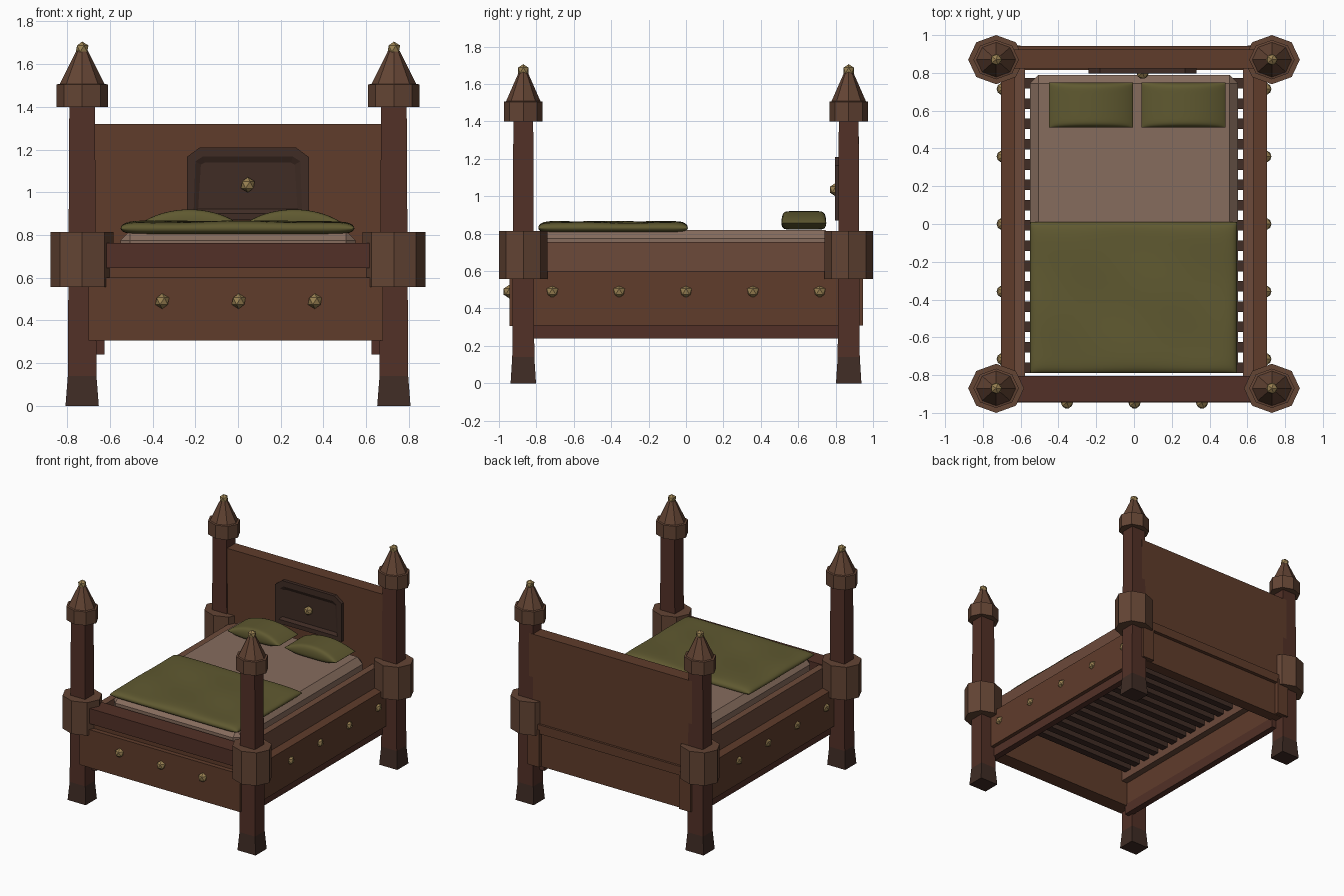
import bpy, bmesh, math
from mathutils import Matrix

if "Cube" in bpy.data.objects:
    bpy.data.objects.remove(bpy.data.objects["Cube"])


def material(name, rgb):
    m = bpy.data.materials.new(name)
    m.diffuse_color = (*rgb, 1)
    m.use_nodes = True
    m.node_tree.nodes["Principled BSDF"].inputs["Base Color"].default_value = m.diffuse_color
    return m


WOOD = material("wood", (0.115, 0.045, 0.024))
RED = material("red_wood", (0.085, 0.030, 0.020))
DARK = material("dark_wood", (0.050, 0.025, 0.018))
LIGHT = material("light_wood", (0.15, 0.068, 0.042))
CAP = material("cap_wood", (0.125, 0.058, 0.034))
BRASS = material("brass", (0.32, 0.22, 0.085))
LINEN = material("linen", (0.24, 0.15, 0.11))
GREEN = material("green_cloth", (0.115, 0.10, 0.03))


def finish(name, bm, mat):
    bmesh.ops.recalc_face_normals(bm, faces=bm.faces)
    me = bpy.data.meshes.new(name)
    bm.to_mesh(me)
    bm.free()
    me.materials.append(mat)
    ob = bpy.data.objects.new(name, me)
    bpy.context.collection.objects.link(ob)
    return ob


def box(name, x, y, z, mat, bevel=0):
    bm = bmesh.new()
    bmesh.ops.create_cube(bm, size=1)
    for v in bm.verts:
        v.co = [(r[0] + r[1]) / 2 + c * (r[1] - r[0]) for r, c in zip((x, y, z), v.co)]
    if bevel:
        bmesh.ops.bevel(bm, geom=bm.edges[:], offset=bevel, segments=1, affect='EDGES')
    return finish(name, bm, mat)


def stack(name, cx, cy, rings, sides, turn, mat):
    """Rings of (half width x, half width y, z) joined into a closed solid."""
    bm = bmesh.new()
    loops = []
    k = 1 / math.cos(math.pi / 4) if sides == 4 else 1
    for rx, ry, z in rings:
        a = [turn + 2 * math.pi * i / sides for i in range(sides)]
        loops.append([bm.verts.new((cx + k * rx * math.cos(t), cy + k * ry * math.sin(t), z)) for t in a])
    for lo, hi in zip(loops, loops[1:]):
        for i in range(sides):
            j = (i + 1) % sides
            bm.faces.new((lo[i], lo[j], hi[j], hi[i]))
    bm.faces.new(loops[0])
    bm.faces.new(loops[-1])
    return finish(name, bm, mat)


def stud(name, x, y, z, r=0.036):
    bm = bmesh.new()
    bmesh.ops.create_icosphere(bm, subdivisions=1, radius=r, matrix=Matrix.Translation((x, y, z)))
    return finish(name, bm, BRASS)


def cushion(name, x, y, z, shape, n=24):
    """Soft closed slab: shape(u, v) gives (bottom, top) in 0..1 for u, v in -1..1."""
    bm = bmesh.new()
    at = lambda r, u: (r[0] + r[1]) / 2 + u * (r[1] - r[0]) / 2
    us = [math.sin(math.pi / 2 * (2 * i / n - 1)) for i in range(n + 1)]
    layers = []
    for side in (0, 1):
        layers.append([[bm.verts.new((at(x, u), at(y, v), z[0] + (z[1] - z[0]) * shape(u, v)[side]))
                        for v in us] for u in us])
    for g in layers:
        for i in range(n):
            for j in range(n):
                bm.faces.new((g[i][j], g[i + 1][j], g[i + 1][j + 1], g[i][j + 1]))
    b, t = layers
    for i in range(n):
        for f in (lambda g, k: g[k][0], lambda g, k: g[k][n], lambda g, k: g[0][k], lambda g, k: g[n][k]):
            bm.faces.new((f(b, i), f(b, i + 1), f(t, i + 1), f(t, i)))
    bmesh.ops.remove_doubles(bm, verts=bm.verts, dist=0.0005)
    ob = finish(name, bm, GREEN)
    for p in ob.data.polygons:
        p.use_smooth = True
    return ob


# four posts with feet, collars, pointed caps and brass tips
for sx, sy in ((-1, -1), (1, -1), (-1, 1), (1, 1)):
    cx, cy = sx * 0.73, sy * 0.87
    stack("post_foot", cx, cy, [(.078, .068, 0), (.067, .059, .14)], 4, math.pi / 4, DARK)
    stack("post", cx, cy, [(.067, .059, .14), (.060, .053, 1.41)], 4, math.pi / 4, RED)
    stack("post_collar", cx, cy, [(.148, .130, .557), (.148, .130, .813)], 8, 0, CAP)
    stack("post_cap", cx, cy, [(.12, .104, 1.40), (.12, .104, 1.505), (.104, .092, 1.508),
                               (.026, .023, 1.665)], 8, 0, CAP)
    stud("post_tip", cx, cy, 1.673, .033)

# footboard
box("foot_panel", (-.70, .68), (-.945, -.83), (.305, .60), WOOD)
box("foot_infill", (-.66, .66), (-.91, -.83), (.58, .66), WOOD)
box("foot_rail", (-.68, .68), (-.942, -.805), (.645, .763), RED)
for x in (-.355, .003, .36):
    stud("foot_stud", x, -.945, .49)

# headboard
box("headboard", (-.70, .70), (.822, .925), (.62, 1.32), WOOD)
box("head_ledge", (-.68, .68), (.815, .942), (.57, .64), WOOD)
box("head_lower_panel", (-.68, .68), (.83, .915), (.305, .58), WOOD)

# side frames
for s in (-1, 1):
    span = lambda a, b: (min(s * a, s * b), max(s * a, s * b))
    box("side_panel", span(.63, .705), (-.85, .85), (.31, .60), WOOD)
    box("side_inner_rail", span(.578, .632), (-.83, .83), (.50, .755), LIGHT)
    box("side_lower_beam", span(.625, .675), (-.85, .85), (.24, .32), RED)
    box("back_block", span(.60, .70), (.84, .945), (.31, .60), WOOD)
    for i in range(5):
        stud("side_stud", s * .695, -.715 + i * .3575, .49)

# slats under the mattress
for i in range(15):
    y = -.76 + i * .1075
    box("slat", (-.60, .60), (y - .028, y + .028), (.555, .60), DARK)

# plaque on the headboard with a sunken centre
bm = bmesh.new()
outline = [(-.286, .87), (.286, .87), (.286, 1.165), (.225, 1.21), (-.225, 1.21), (-.286, 1.165)]
face = bm.faces.new([bm.verts.new((.046 + x, .83, z)) for x, z in outline])
ext = bmesh.ops.extrude_face_region(bm, geom=[face])
new = [g for g in ext["geom"] if isinstance(g, bmesh.types.BMVert)]
bmesh.ops.translate(bm, verts=new, vec=(0, -.033, 0))
front = [g for g in ext["geom"] if isinstance(g, bmesh.types.BMFace)]
bmesh.ops.inset_region(bm, faces=front, thickness=.045)
bmesh.ops.inset_region(bm, faces=front, thickness=.03, depth=0)
bmesh.ops.translate(bm, verts=front[0].verts[:], vec=(0, .015, 0))
finish("headboard_plaque", bm, DARK)
stud("plaque_stud", .046, .80, 1.035, .036)

# mattress
box("mattress", (-.55, .55), (-.785, .79), (.60, .82), LINEN, .045)


# blanket: rounded slab with faint ripples
def quilt(u, v):
    e = ((1 - u ** 16) * (1 - v ** 16))
    e = math.sqrt(max(e, 0))
    w = .07 * math.sin(5 * u + 2 * v) * math.cos(4 * v - u)
    return .42 - .42 * e, .42 + (.48 + w) * e


cushion("blanket", (-.55, .545), (-.79, .01), (.802, .87), quilt, 32)


# pillows: lens profile across the bed, blocky along it
def pillow(u, v):
    e = math.sqrt(max(1 - v ** 12, 0))
    return .35 - .35 * e * (1 - u ** 4), .35 + .65 * e * (1 - u * u) ** .85


for x in ((-.45, -.005), (.04, .485)):
    cushion("pillow", x, (.51, .75), (.822, .92), pillow)
